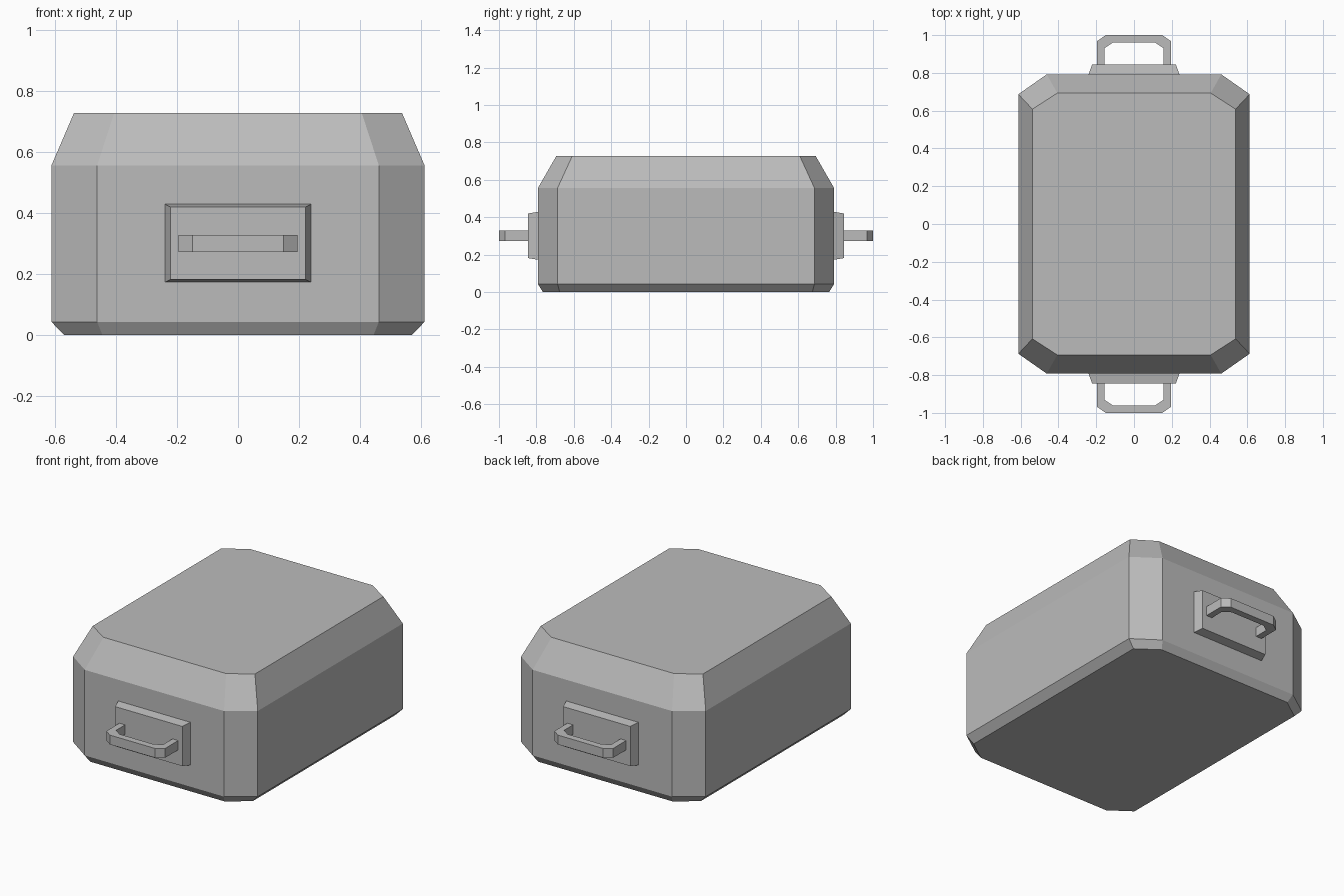
import bpy
import bmesh

cube = bpy.data.objects.get("Cube")
if cube:
    bpy.data.objects.remove(cube, do_unlink=True)

grey = bpy.data.materials.new("plain grey")
grey.use_nodes = True
grey.diffuse_color = (0.5, 0.5, 0.5, 1)
grey.node_tree.nodes["Principled BSDF"].inputs["Base Color"].default_value = (0.5, 0.5, 0.5, 1)


def loft(name, rings):
    """Closed solid through rings that have equal point counts."""
    bm = bmesh.new()
    loops = [[bm.verts.new(p) for p in ring] for ring in rings]
    bm.faces.new(loops[0])
    bm.faces.new(loops[-1])
    for a, b in zip(loops, loops[1:]):
        for i in range(len(a)):
            j = (i + 1) % len(a)
            bm.faces.new((a[i], a[j], b[j], b[i]))
    bmesh.ops.recalc_face_normals(bm, faces=bm.faces)
    mesh = bpy.data.meshes.new(name)
    bm.to_mesh(mesh)
    bm.free()
    mesh.materials.append(grey)
    obj = bpy.data.objects.new(name, mesh)
    bpy.context.collection.objects.link(obj)
    return obj


def octagon(x, y, cut_x, cut_y, z):
    """Rectangle with cut corners."""
    quarter = [(x, y - cut_y), (x - cut_x, y)]
    points = quarter + [(-px, py) for px, py in reversed(quarter)]
    points += [(-px, -py) for px, py in points]
    return [(px, py, z) for px, py in points]


# Body with a narrow lower bevel and a sloping upper bevel
loft("body", [
    octagon(0.57, 0.765, 0.125, 0.09, 0),
    octagon(0.612, 0.792, 0.15, 0.105, 0.043),
    octagon(0.612, 0.792, 0.15, 0.105, 0.556),
    octagon(0.538, 0.693, 0.132, 0.085, 0.728),
])


def rectangle(half_x, half_z, y, centre_z=0.301):
    return [(sx * half_x, y, centre_z + sz * half_z)
            for sx, sz in ((-1, -1), (1, -1), (1, 1), (-1, 1))]


# Handle outline: outer and inner edge of the bar at each bend
half_bar = [((0.195, 0.835), (0.157, 0.835)),
            ((0.195, 0.968), (0.157, 0.93)),
            ((0.15, 1.0), (0.113, 0.96))]
bar = half_bar + [tuple((-x, y) for x, y in pair) for pair in reversed(half_bar)]

for side, label in ((-1, "front"), (1, "back")):
    # Tapered mounting plate
    loft(label + "_handle_plate", [
        rectangle(0.24, 0.128, side * 0.78),
        rectangle(0.24, 0.128, side * 0.792),
        rectangle(0.222, 0.119, side * 0.845),
    ])
    # Angular pull handle
    loft(label + "_handle", [
        [(ox, side * oy, 0.272), (ix, side * iy, 0.272),
         (ix, side * iy, 0.328), (ox, side * oy, 0.328)]
        for (ox, oy), (ix, iy) in bar
    ])
